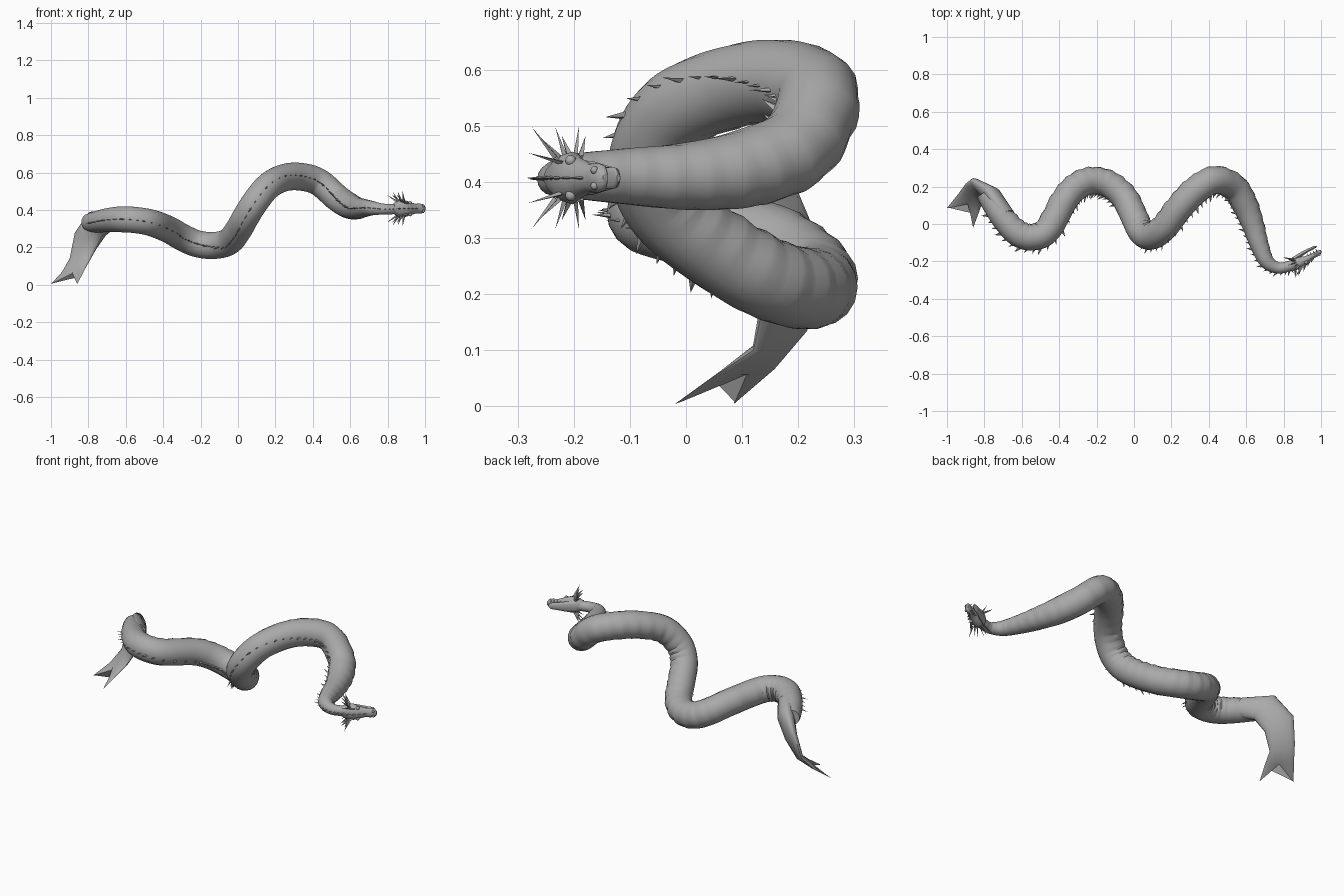
import bpy, bmesh, math
from mathutils import Vector

cube = bpy.data.objects.get("Cube")
if cube:
    bpy.data.objects.remove(cube)

grey = bpy.data.materials.new("scale_grey")
grey.use_nodes = True
tone = (0.4, 0.4, 0.4, 1)
grey.diffuse_color = tone
grey.node_tree.nodes["Principled BSDF"].inputs["Base Color"].default_value = tone


def finish(bm, name, angle=40):
    bmesh.ops.recalc_face_normals(bm, faces=bm.faces)
    mesh = bpy.data.meshes.new(name)
    bm.to_mesh(mesh)
    bm.free()
    mesh.materials.append(grey)
    ob = bpy.data.objects.new(name, mesh)
    bpy.context.collection.objects.link(ob)
    bpy.ops.object.select_all(action='DESELECT')
    ob.select_set(True)
    bpy.context.view_layer.objects.active = ob
    bpy.ops.object.shade_smooth_by_angle(angle=math.radians(angle))
    return ob


def loft(name, rings, angle=40):
    bm = bmesh.new()
    loops = [[bm.verts.new(p) for p in ring] for ring in rings]
    n = len(loops[0])
    for a, b in zip(loops, loops[1:]):
        for i in range(n):
            bm.faces.new((a[i], a[(i + 1) % n], b[(i + 1) % n], b[i]))
    bm.faces.new(loops[0])
    bm.faces.new(loops[-1])
    return finish(bm, name, angle)


def add_spike(bm, base, tip, width, along):
    # Four sided thorn, longer along the body than across it
    axis = (tip - base).normalized()
    u = (along - axis * along.dot(axis)).normalized() * width
    v = axis.cross(u) * 0.5
    foot = [bm.verts.new(base + o) for o in (u, v, -u, -v)]
    point = bm.verts.new(tip)
    bm.faces.new(foot)
    for i in range(4):
        bm.faces.new((foot[i], foot[(i + 1) % 4], point))


def turn(n):
    return [(math.cos(math.tau * i / n), math.sin(math.tau * i / n)) for i in range(n)]


# Body path from tail to neck: x, y, z, radius
path = [
    (-.80, .17, .335, .045), (-.77, .125, .335, .055), (-.70, .03, .345, .064),
    (-.62, -.05, .35, .07), (-.54, -.07, .345, .071), (-.46, -.03, .33, .072),
    (-.37, .13, .295, .073), (-.30, .205, .255, .073), (-.22, .232, .22, .073),
    (-.13, .21, .21, .073), (-.05, .14, .23, .073), (0, .04, .29, .073),
    (.04, -.04, .36, .073), (.09, -.065, .44, .073), (.16, -.02, .525, .073),
    (.24, .085, .57, .074), (.33, .18, .578, .075), (.43, .235, .55, .074),
    (.53, .20, .465, .073), (.59, .11, .425, .07), (.635, 0, .41, .06),
    (.67, -.11, .41, .05), (.71, -.20, .41, .04), (.77, -.235, .405, .03),
    (.83, -.225, .405, .028), (.88, -.205, .407, .026)]
knots = [Vector(p) for p in path]


def sample(t):
    i = min(int(t), len(knots) - 2)
    f = t - i
    p0, p1 = knots[max(i - 1, 0)], knots[i]
    p2, p3 = knots[i + 1], knots[min(i + 2, len(knots) - 1)]
    return (p1 * 2 + (p2 - p0) * f + (p0 * 2 - p1 * 5 + p2 * 4 - p3) * f * f
            + (p1 * 3 - p0 - p2 * 3 + p3) * f ** 3) / 2


def frame(t):
    # Centre, tangent, back direction, side direction and radius
    end = len(knots) - 1
    c = sample(t)
    tan = (sample(min(t + .05, end)) - sample(max(t - .05, 0))).to_3d().normalized()
    back = Vector((0, -1, 0))
    back = (back - tan * back.dot(tan)).normalized()
    return c.to_3d(), tan, back, tan.cross(back), c.w


# Body tube with overlapping belly scales
rings = []
PER = 4
last = len(knots) - 1
count = last * 8
for k in range(count + 1):
    c, tan, back, side, r = frame(last * k / count)
    step = (k % PER) / (PER - 1)
    ring = []
    for cs, sn in turn(18):
        flap = max(0, -cs - .15) * .09 * (step - .4)
        ring.append(c + (back * cs + side * sn) * r * (1 + flap)
                    - tan * r * max(0, -cs) * .1 * step)
    rings.append(ring)
loft("body", rings, 35)

# Row of thorns along the back
bm = bmesh.new()
total = 74
for k in range(total):
    c, tan, back, side, r = frame(1.5 + (last - 2) * k / total)
    size = .022 + .010 * (k % 3 == 0)
    size *= min(1, .45 + r * 8)
    base = c + back * r * .95
    add_spike(bm, base, base + back * size - tan * size * .6, size * .3, tan)
finish(bm, "back_thorns", 20)

# Flattened tail fin: outer edge, inner edge, half thickness
fin = [((-.70, .06, .40), (-.67, .02, .30), .05),
       ((-.79, .19, .39), (-.715, .11, .26), .045),
       ((-.87, .24, .28), (-.76, .14, .19), .03),
       ((-.90, .215, .14), (-.81, .12, .10), .018),
       ((-.94, .16, .07), (-.83, .06, .06), .01),
       ((-1, .085, .004), (-.86, -.02, .004), .002)]
rings = []
for i, (a, b, thick) in enumerate(fin):
    a, b = Vector(a), Vector(b)
    nxt, prv = fin[min(i + 1, len(fin) - 1)], fin[max(i - 1, 0)]
    flow = Vector(nxt[0]) + Vector(nxt[1]) - Vector(prv[0]) - Vector(prv[1])
    normal = (a - b).cross(flow).normalized()
    notch = Vector((.045, .075, .055)) if i == len(fin) - 1 else Vector()
    rings.append([(a + b) / 2 + (a - b) / 2 * cs + normal * thick * sn
                  + notch * (1 - abs(cs)) for cs, sn in turn(16)])
loft("tail_fin", rings, 50)

# Head frame: forward, crown and side directions
origin = Vector((.86, -.215, .407))
fwd = Vector((.88, .47, 0)).normalized()
crown = Vector((fwd.y, -fwd.x, 0))
up = Vector((0, 0, 1))


def head(a, s, d):
    return origin + fwd * a + up * s + crown * d


def head_loft(name, profile):
    # Profile rows: distance, half width, middle, height above, depth below
    loft(name, [[head(a, w * cs, m + (h if sn > 0 else dp) * sn) for cs, sn in turn(14)]
                for a, w, m, h, dp in profile], 45)


head_loft("skull", [(-.035, .026, 0, .025, .025), (-.005, .042, 0, .032, .034),
                    (.03, .047, .002, .036, .032), (.06, .037, .004, .03, .018),
                    (.10, .026, .002, .018, .010), (.125, .027, .002, .019, .010),
                    (.148, .023, .002, .016, .009), (.158, .010, .002, .007, .004)])
head_loft("lower_jaw", [(.0, .032, -.026, .012, .012), (.05, .030, -.029, .010, .013),
                        (.10, .022, -.031, .007, .010), (.135, .018, -.030, .006, .009),
                        (.148, .007, -.028, .003, .004)])

# Eyes and nostrils
for name, sgn in (("left", 1), ("right", -1)):
    for part, spot, rad in (("eye", (.058, .031, .020), .010), ("nostril", (.14, .014, .016), .007)):
        bm = bmesh.new()
        bmesh.ops.create_uvsphere(bm, u_segments=10, v_segments=6, radius=rad)
        bmesh.ops.translate(bm, verts=bm.verts, vec=head(spot[0], spot[1] * sgn, spot[2]))
        finish(bm, f"{name}_{part}")

# Cheek spines, brow horns, teeth and crown crest
bm = bmesh.new()
for sgn in (1, -1):
    for k in range(6):
        lean = k / 5
        base = Vector((.015 - .01 * lean, .036, .028 - .055 * lean))
        tip = base + Vector((-.025 - .02 * (k % 2), .055 - .016 * (k % 2), .035 - .07 * lean))
        add_spike(bm, head(base.x, base.y * sgn, base.z),
                  head(tip.x, tip.y * sgn, tip.z), .009, fwd)
    add_spike(bm, head(.04, .026 * sgn, .025), head(-.03, .045 * sgn, .06), .009, fwd)
    for k in range(4):
        a = .085 + .017 * k
        add_spike(bm, head(a, .019 * sgn, -.004), head(a, .018 * sgn, -.022), .004, fwd)
for k in range(5):
    a = .10 - .028 * k
    base = .016 + .014 * min(1, k / 2)
    add_spike(bm, head(a, 0, base), head(a - .02, 0, base + .018 + .004 * k), .008, fwd)
finish(bm, "head_spines", 20)
